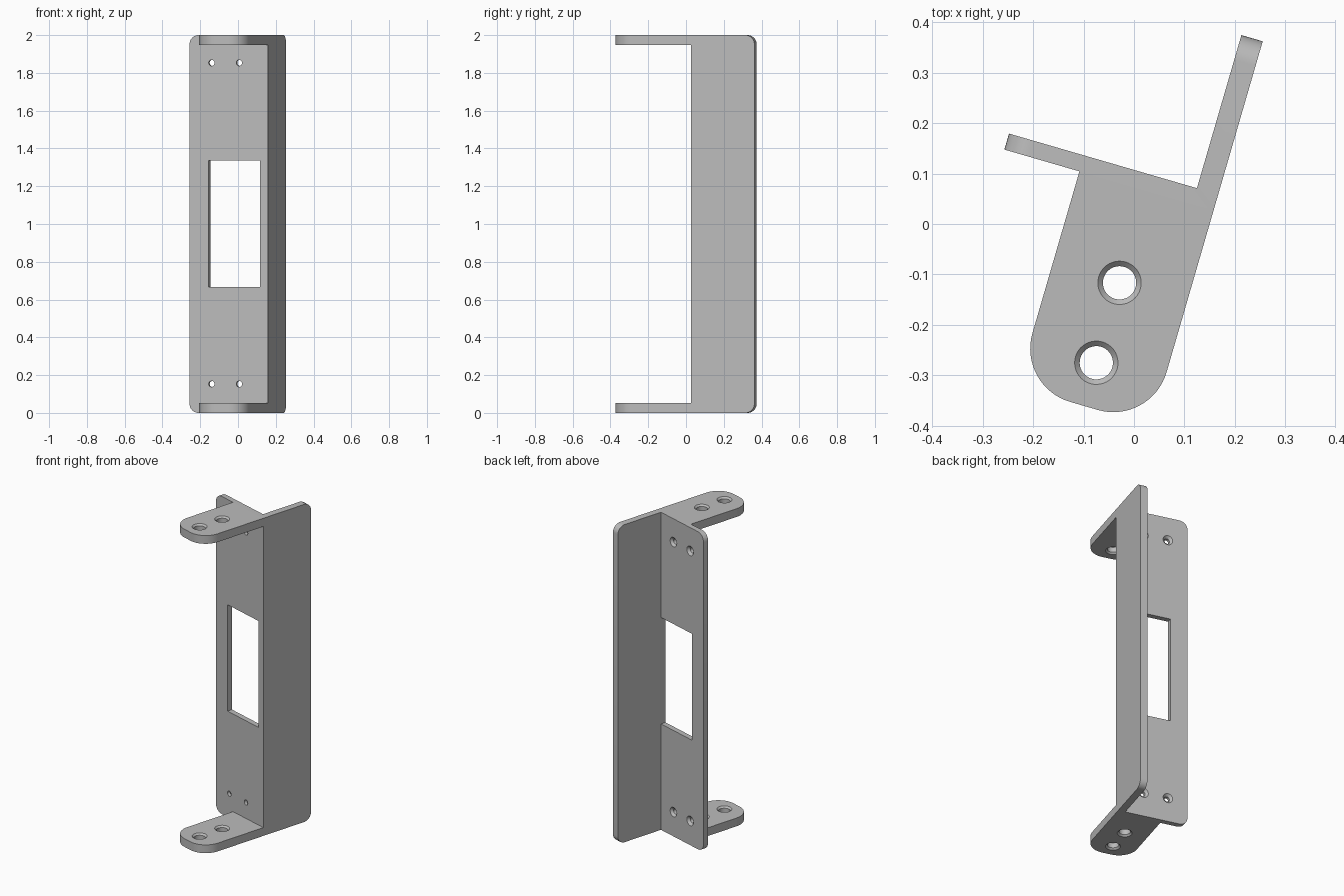
import bpy, bmesh, math
from mathutils import Matrix, Vector

cube = bpy.data.objects.get("Cube")
if cube:
    bpy.data.objects.remove(cube)

TURN = math.radians(-16.2)   # the whole bracket is turned about z
HEIGHT = 2.0
LEFT, INNER, RIGHT = -0.288, 0.1, 0.144       # widths, before turning
FRONT, BACK, REAR = 0.07, 0.103, 0.419        # depths, before turning
TIP, TAB_LEFT, TAB_THICK = -0.374, -0.133, 0.052

grey = bpy.data.materials.new("plain grey")
grey.use_nodes = True
colour = (0.5, 0.5, 0.5, 1)
grey.diffuse_color = colour
grey.node_tree.nodes["Principled BSDF"].inputs["Base Color"].default_value = colour


def prism(bm, outline, z0, z1):
    """Extrude a flat outline from z0 to z1."""
    face = bm.faces.new([bm.verts.new((x, y, z0)) for x, y in outline])
    new = bmesh.ops.extrude_face_region(bm, geom=[face])["geom"]
    verts = [g for g in new if isinstance(g, bmesh.types.BMVert)]
    bmesh.ops.translate(bm, verts=verts, vec=(0, 0, z1 - z0))
    bmesh.ops.recalc_face_normals(bm, faces=bm.faces)


def round_edges(bm, rule, radius, segments):
    edges = [e for e in bm.edges if rule(*(v.co for v in e.verts))]
    bmesh.ops.bevel(bm, geom=edges, offset=radius, segments=segments,
                    profile=0.5, affect='EDGES')


def lathe(bm, profile, matrix, sides=40):
    """Closed turned solid from (radius, height) points."""
    rings = []
    for r, h in profile:
        rings.append([bm.verts.new(matrix @ Vector((
            r * math.cos(math.tau * i / sides),
            r * math.sin(math.tau * i / sides), h))) for i in range(sides)])
    for a, b in zip(rings, rings[1:]):
        for i in range(sides):
            j = (i + 1) % sides
            bm.faces.new((a[i], a[j], b[j], b[i]))
    bm.faces.new(rings[0][::-1])
    bm.faces.new(rings[-1])


def make_object(bm, name):
    bmesh.ops.recalc_face_normals(bm, faces=bm.faces)
    mesh = bpy.data.meshes.new(name)
    bm.to_mesh(mesh)
    bm.free()
    obj = bpy.data.objects.new(name, mesh)
    bpy.context.collection.objects.link(obj)
    return obj


def cut_and_finish(obj, cutter):
    """Cut the openings, colour and turn the part."""
    mod = obj.modifiers.new("openings", 'BOOLEAN')
    mod.operation, mod.solver, mod.object = 'DIFFERENCE', 'EXACT', cutter
    graph = bpy.context.evaluated_depsgraph_get()
    mesh = bpy.data.meshes.new_from_object(obj.evaluated_get(graph))
    obj.modifiers.clear()
    obj.data = mesh
    bpy.data.objects.remove(cutter)
    mesh.materials.clear()
    mesh.materials.append(grey)
    obj.rotation_euler.z = TURN
    bpy.ops.object.select_all(action='DESELECT')
    obj.select_set(True)
    bpy.context.view_layer.objects.active = obj
    bpy.ops.object.shade_smooth_by_angle(angle=math.radians(30))


# Angle-shaped body with rounded outer corners
bm = bmesh.new()
prism(bm, [(LEFT, FRONT), (RIGHT, FRONT), (RIGHT, REAR), (INNER, REAR),
           (INNER, BACK), (LEFT, BACK)], 0, HEIGHT)
round_edges(bm, lambda a, b: abs(a.z - b.z) < 0.01 and (
    max(a.x, b.x) < LEFT + 0.01 or min(a.y, b.y) > REAR - 0.01), 0.05, 10)
body = make_object(bm, "angle_body")

# Window and countersunk screw holes in the body
bm = bmesh.new()
prism(bm, [(-0.182, FRONT - 0.05), (INNER, FRONT - 0.05),
           (INNER, BACK + 0.05), (-0.182, BACK + 0.05)], 0.667, 1.337)
for x in (-0.166, -0.014):
    for z in (0.153, HEIGHT - 0.147):
        place = Matrix.Translation((x, BACK, z)) @ Matrix.Rotation(-math.pi / 2, 4, 'X')
        lathe(bm, [(0.016, -0.06), (0.016, -0.014), (0.03, 0), (0.035, 0.005)],
              place, 28)
cut_and_finish(body, make_object(bm, "body_cutter"))

# Rounded mounting tabs at the bottom and top
for name, z0 in (("bottom_tab", 0), ("top_tab", HEIGHT - TAB_THICK)):
    z1 = z0 + TAB_THICK
    bm = bmesh.new()
    prism(bm, [(TAB_LEFT, TIP), (RIGHT, TIP), (RIGHT, FRONT), (TAB_LEFT, FRONT)], z0, z1)
    round_edges(bm, lambda a, b: abs(a.z - b.z) > 0.01 and a.y < TIP + 0.01, 0.11, 16)
    tab = make_object(bm, name)

    # Holes chamfered on both sides
    bm = bmesh.new()
    for y in (-0.12, -0.285):
        lathe(bm, [(0.048, -0.005), (0.033, 0.01), (0.033, TAB_THICK - 0.01),
                   (0.048, TAB_THICK + 0.005)], Matrix.Translation((0.005, y, z0)))
    cut_and_finish(tab, make_object(bm, name + "_cutter"))
